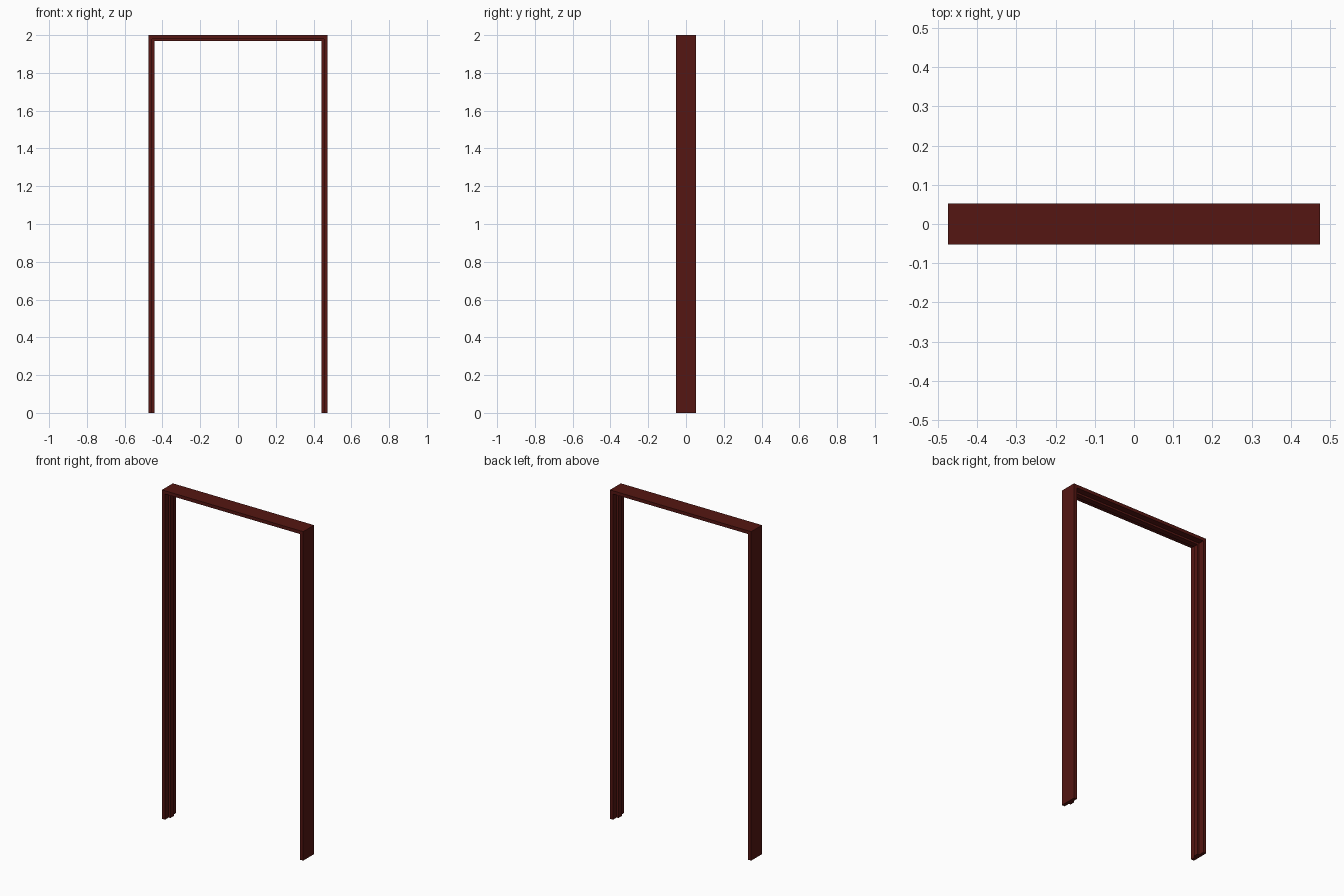
import bpy, bmesh

if "Cube" in bpy.data.objects:
    bpy.data.objects.remove(bpy.data.objects["Cube"])

W, H = 0.475, 2.0             # outer half width and height
D, JAMB, FULL, STOP = 0.052, 0.02, 0.032, 0.016

# Cross-section: (inset from the outer edge, y), a board with a raised door stop
profile = [(0, -D), (JAMB, -D), (JAMB, -STOP), (FULL, -STOP),
           (FULL, STOP), (JAMB, STOP), (JAMB, D), (0, D)]

# Path stations: left foot, left corner, right corner, right foot (mitred corners)
stations = [(-1, False), (-1, True), (1, True), (1, False)]

bm = bmesh.new()
rings = []
for side, top in stations:
    rings.append([bm.verts.new((side * (W - d), y, H - d if top else 0))
                  for d, y in profile])

# Skin between stations
n = len(profile)
for a, b in zip(rings, rings[1:]):
    for i in range(n):
        j = (i + 1) % n
        bm.faces.new((a[i], a[j], b[j], b[i]))

# Feet caps
bm.faces.new(rings[0])
bm.faces.new(rings[-1])
bmesh.ops.recalc_face_normals(bm, faces=bm.faces)

mesh = bpy.data.meshes.new("door_frame")
bm.to_mesh(mesh)
bm.free()
frame = bpy.data.objects.new("door_frame", mesh)
bpy.context.collection.objects.link(frame)

# Dark red-brown wood
wood = bpy.data.materials.new("dark_wood")
wood.diffuse_color = (0.09, 0.008, 0.006, 1)
wood.use_nodes = True
wood.node_tree.nodes["Principled BSDF"].inputs["Base Color"].default_value = wood.diffuse_color
mesh.materials.append(wood)
